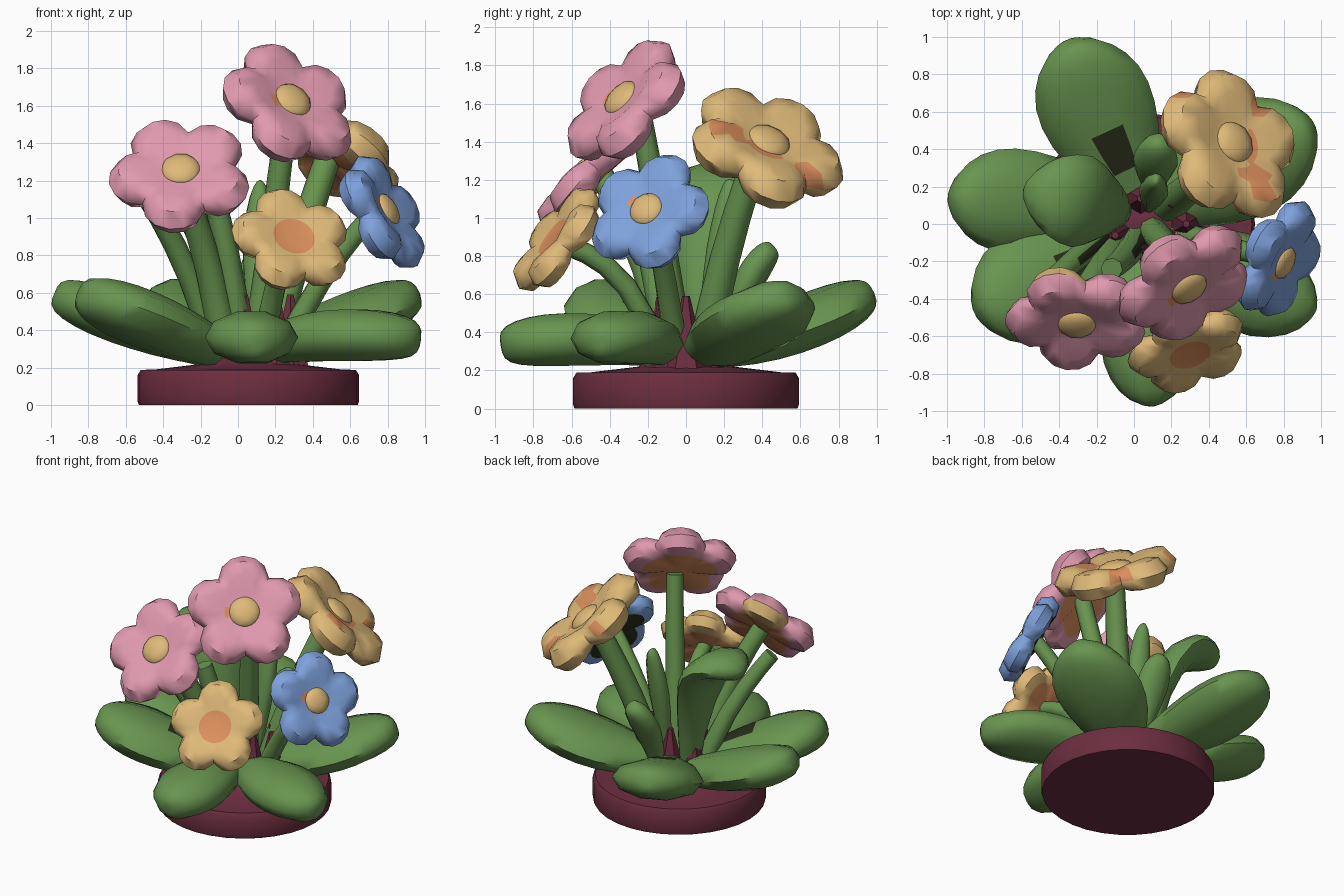
import bpy, bmesh, math
from mathutils import Vector, Matrix

cube = bpy.data.objects.get("Cube")
if cube:
    bpy.data.objects.remove(cube, do_unlink=True)


def material(name, r, g, b):
    m = bpy.data.materials.new(name)
    m.use_nodes = True
    m.diffuse_color = (r, g, b, 1)
    m.node_tree.nodes["Principled BSDF"].inputs["Base Color"].default_value = (r, g, b, 1)
    return m


GREEN = material("leaf green", 0.14, 0.30, 0.08)
DARK = material("shadow green", 0.022, 0.027, 0.01)
MAROON = material("maroon", 0.15, 0.027, 0.05)
PINK = material("petal pink", 0.75, 0.32, 0.43)
YELLOW = material("petal yellow", 0.74, 0.49, 0.19)
BLUE = material("petal blue", 0.21, 0.36, 0.72)
ORANGE = material("orange", 0.72, 0.28, 0.11)


def finish(name, bm, mats, angle=45):
    bmesh.ops.recalc_face_normals(bm, faces=bm.faces[:])
    me = bpy.data.meshes.new(name)
    bm.to_mesh(me)
    bm.free()
    for m in mats:
        me.materials.append(m)
    ob = bpy.data.objects.new(name, me)
    bpy.context.collection.objects.link(ob)
    bpy.ops.object.select_all(action='DESELECT')
    ob.select_set(True)
    bpy.context.view_layer.objects.active = ob
    bpy.ops.object.shade_smooth_by_angle(angle=math.radians(angle))


def skin(bm, rings):
    """Join successive closed rings with quads; returns faces per band."""
    bands = []
    for a, b in zip(rings, rings[1:]):
        n = len(a)
        bands.append([bm.faces.new((a[i], a[(i + 1) % n], b[(i + 1) % n], b[i])) for i in range(n)])
    return bands


def sweep(name, pts, half_width, half_thick, shape, steps=10, sides=10, dark_patch=False):
    """Sweep a flattened oval along a three-point curve, scaled by shape(t)."""
    p0, p1, p2 = map(Vector, pts)
    bm = bmesh.new()
    rings = []
    for k in range(steps + 1):
        t = math.sin(k / steps * math.pi / 2)
        c = p0 * (1 - t) ** 2 + p1 * 2 * t * (1 - t) + p2 * t * t
        tan = ((p1 - p0) * (1 - t) + (p2 - p1) * t).normalized()
        side = tan.cross(Vector((0, 0, 1))).normalized()
        up = side.cross(tan)
        w = shape(t)
        ring = []
        for i in range(sides):
            a = math.tau * i / sides
            x, z = math.cos(a) * half_width * w, math.sin(a) * half_thick * math.sqrt(w)
            ring.append(bm.verts.new(c + side * x + up * z))
        rings.append(ring)
    bands = skin(bm, rings)
    bm.faces.new(rings[0])
    bm.faces.new(rings[-1])
    if dark_patch:
        for band in bands[1:3]:
            band[2].material_index = 1
    finish(name, bm, [GREEN, DARK], 60)


def leaf_shape(t):
    if t < 0.6:
        return 0.5 + 0.5 * math.sin(t / 0.6 * math.pi / 2)
    return math.sqrt(max(0.006, 1 - ((t - 0.6) / 0.4) ** 2))


def stalked_shape(t):
    return leaf_shape(t) * min(1, 0.45 + t)


def stem_shape(t):
    return 1.25 - 0.35 * t


def flower(name, centre, normal, radius, phase, petal, back=ORANGE, marks=(), pip=True):
    """Five puffy petals as one lobed shell; marks are (band, first, last, slot)."""
    z = Vector(normal).normalized()
    x = Vector((0, 0, 1)).cross(z).normalized()
    y = z.cross(x)
    frame = Matrix((x, y, z)).transposed().to_4x4()
    frame.translation = Vector(centre)
    bm = bmesh.new()
    segs = 30
    profile = [(0.08, 0.12), (0.34, 0.12), (0.62, 0.23), (0.86, 0.21), (1.0, 0.0),
               (0.9, -0.2), (0.68, -0.24), (0.15, -0.18)]
    rings = []
    for f, h in profile:
        ring = []
        for i in range(segs):
            a = math.tau * i / segs
            lobe = abs(math.cos(2.5 * a)) ** 0.75
            outer = f > 0.4
            r = radius * f * (1 - 0.26 * (1 - lobe) * outer)
            puff = h * (0.65 + 0.35 * lobe if outer else 1)
            th = a + math.radians(phase)
            ring.append(bm.verts.new((r * math.cos(th), r * math.sin(th), radius * puff)))
        rings.append(ring)
    bands = skin(bm, rings)
    top, bottom = bm.faces.new(rings[0]), bm.faces.new(rings[-1])
    top.material_index = 2
    for f in bands[6] + [bottom]:
        f.material_index = 1
    for band, first, last, slot in marks:
        for f in bands[band][first:last]:
            f.material_index = slot
    bm.transform(frame)
    finish(name + "_petals", bm, [petal, back, ORANGE, YELLOW], 50)
    if pip:
        bm = bmesh.new()
        bmesh.ops.create_icosphere(bm, subdivisions=2, radius=1)
        bm.transform(frame @ Matrix.Translation((0, 0, radius * 0.09))
                     @ Matrix.Diagonal((radius * 0.28, radius * 0.28, radius * 0.12, 1)))
        finish(name + "_centre", bm, [YELLOW])


# Base dish with a softened rim and a low mound
bm = bmesh.new()
rings = []
for r, h in [(0.585, 0), (0.592, 0.02), (0.592, 0.16), (0.575, 0.188), (0.5, 0.19), (0.25, 0.22), (0.12, 0.33)]:
    rings.append([bm.verts.new((0.055 + r * math.cos(math.tau * i / 32),
                                r * math.sin(math.tau * i / 32), h)) for i in range(32)])
skin(bm, rings)
bm.faces.new(rings[0])
bm.faces.new(rings[-1])
finish("base_dish", bm, [MAROON], 50)

# Pointed soil tufts in the middle
for i in range(7):
    a = math.tau * i / 7
    bm = bmesh.new()
    bmesh.ops.create_cone(bm, cap_ends=True, segments=6, radius1=0.12, radius2=0.02, depth=0.42,
                          matrix=Matrix.Translation((0.08 + 0.2 * math.cos(a), 0.14 * math.sin(a), 0.38)))
    finish("soil_tuft", bm, [MAROON], 20)

# Broad spreading leaves: base, bend, tip, half width, half thickness
leaves = [
    ("back_leaf", (0.0, 0.2, 0.31), (-0.18, 0.55, 0.4), (-0.35, 0.97, 0.61), 0.31, 0.14),
    ("right_back_leaf", (-0.15, 0.1, 0.3), (-0.58, 0.12, 0.43), (-0.98, 0.14, 0.6), 0.28, 0.14),
    ("right_front_leaf", (-0.13, -0.12, 0.3), (-0.45, -0.29, 0.44), (-0.84, -0.47, 0.6), 0.31, 0.15),
    ("front_leaf", (0.05, -0.16, 0.32), (0.06, -0.55, 0.4), (0.1, -0.97, 0.33), 0.25, 0.145),
    ("left_front_leaf", (0.2, -0.12, 0.32), (0.5, -0.3, 0.41), (0.97, -0.46, 0.35), 0.26, 0.145),
    ("left_back_leaf", (0.2, 0.12, 0.31), (0.5, 0.3, 0.39), (0.95, 0.53, 0.6), 0.31, 0.145),
]
for name, a, b, c, w, th in leaves:
    sweep(name, (a, b, c), w, th, leaf_shape, dark_patch=name in ("back_leaf", "right_front_leaf"))

# Upright leaves on narrow stalks
upright = [
    ("tall_leaf", (-0.06, 0.05, 0.2), (-0.14, 0.1, 1.4), (-0.58, 0.18, 1.16), 0.25, 0.1),
    ("small_back_leaf", (0.1, 0.15, 0.2), (0.1, 0.3, 0.7), (0.14, 0.46, 0.85), 0.12, 0.08),
    ("small_upright_leaf", (0.08, 0.08, 0.2), (0.1, 0.15, 0.8), (0.12, 0.24, 1.2), 0.08, 0.06),
]
for name, a, b, c, w, th in upright:
    sweep(name, (a, b, c), w, th, stalked_shape)

# Stems
stems = [
    ("top_pink_stem", (0.08, -0.02, 0.2), (0.17, -0.1, 0.8), (0.26, -0.24, 1.55), 0.064),
    ("side_pink_stem", (-0.06, -0.08, 0.2), (-0.12, -0.16, 0.75), (-0.32, -0.44, 1.22), 0.07),
    ("front_yellow_stem", (0.12, -0.12, 0.2), (0.2, -0.25, 0.75), (0.28, -0.62, 0.85), 0.055),
    ("blue_stem", (0.2, -0.04, 0.2), (0.42, -0.1, 0.7), (0.72, -0.18, 1.02), 0.055),
    ("back_yellow_stem", (0.15, 0.08, 0.2), (0.3, 0.18, 0.8), (0.48, 0.37, 1.32), 0.075),
    ("spare_stem", (0.02, -0.06, 0.2), (0.0, -0.15, 0.6), (-0.12, -0.24, 1.08), 0.065),
    ("outer_stem", (-0.1, -0.02, 0.2), (-0.22, -0.1, 0.7), (-0.48, -0.34, 1.1), 0.06),
]
for name, a, b, c, r in stems:
    sweep(name, (a, b, c), r, r, stem_shape, steps=6, sides=8, dark_patch=name in ("spare_stem", "outer_stem"))

# Flowers, with orange flecks and one yellow petal underside
flower("top_pink_flower", (0.275, -0.315, 1.605), (0.45, -0.66, 0.6), 0.4, 92, PINK, marks=[(0, 6, 9, 2)])
flower("side_pink_flower", (-0.305, -0.505, 1.235), (-0.03, -0.74, 0.63), 0.39, 118, PINK,
       marks=[(b, *span, 3) for b in (4, 5) for span in ((0, 3), (27, 30))])
flower("front_yellow_flower", (0.29, -0.67, 0.88), (0.25, -0.77, 0.58), 0.335, 96, YELLOW,
       marks=[(0, 0, 30, 2)], pip=False)
flower("blue_flower", (0.775, -0.195, 1.03), (0.8, -0.38, 0.45), 0.345, 76, BLUE, back=DARK,
       marks=[(0, 5, 8, 2)])
flower("back_yellow_flower", (0.51, 0.42, 1.37), (0.6, 0.38, 0.78), 0.44, 37, YELLOW,
       marks=[(0, 12, 20, 2), (1, 9, 13, 2), (2, 10, 12, 2), (2, 20, 22, 2), (3, 20, 22, 2), (3, 28, 29, 2)])
